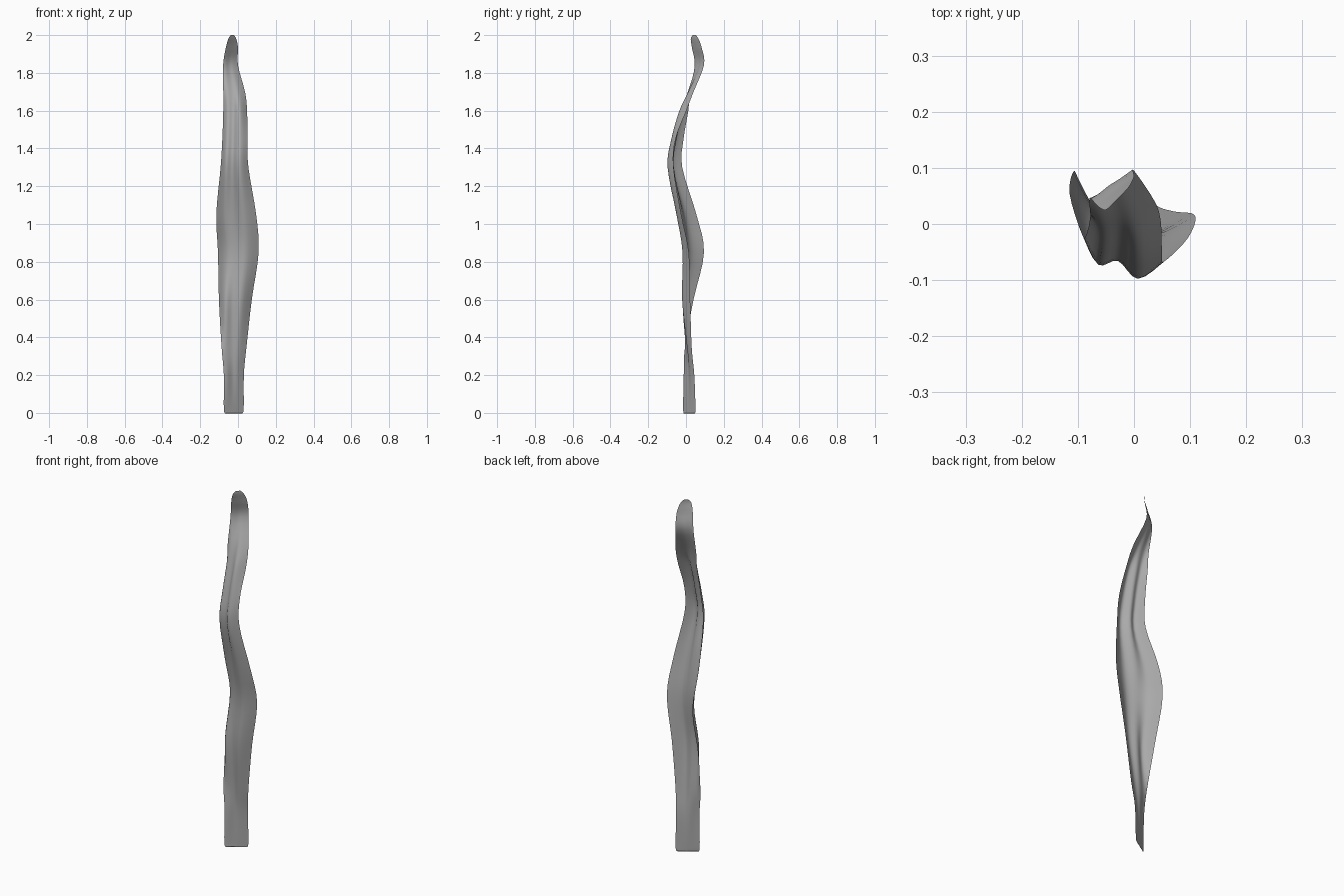
import bpy
import bmesh

# Start without the default cube
default_cube = bpy.data.objects.get("Cube")
if default_cube:
    bpy.data.objects.remove(default_cube, do_unlink=True)

# Stations from root to tip, in thousandths:
# height, right edge x/y, left edge x/y, depth of right lobe, midrib, left lobe
STATIONS = [
    (0, -62, -9, 18, 43, 0, 0, 0),
    (18, -75, -15, 30, 50, 0, 0, 0),
    (200, -75, -12, 31, 44, -3, 2, -3),
    (350, -87, -5, 45, 30, -4, -3, -12),
    (600, -101, 40, 73, 22, -52, -40, -48),
    (850, -106, 95, 109, 15, -55, -62, -59),
    (1050, -115, 55, 96, -25, -45, -40, -51),
    (1300, -92, -20, 55, -66, -42, -25, -46),
    (1450, -83, -13, 50, -55, -34, -19, -36),
    (1600, -78, 12, 48, 2, -28, -22, -40),
    (1700, -78, 20, 37, 40, -14, -14, -20),
    (1840, -79, 46, 0, 95, -2, 0, -2),
    (1930, -65, 32, 0, 84, 0, 0, 0),
    (1980, -51, 25, -9, 66, 0, 0, 0),
    (2000, -38, 36, -22, 52, 0, 0, 0),
]
ACROSS = (0.0, 0.18, 0.43, 0.68, 1.0)


def smooth_path(points, steps):
    """Smoothly interpolate tuples with a Catmull-Rom curve."""
    result = []
    last = len(points) - 1
    for i in range(last):
        p0, p1 = points[max(i - 1, 0)], points[i]
        p2, p3 = points[i + 1], points[min(i + 2, last)]
        for k in range(steps):
            t = k / steps
            result.append(tuple(
                b + 0.5 * t * (c - a + t * (2 * a - 5 * b + 4 * c - d
                               + t * (3 * (b - c) + d - a)))
                for a, b, c, d in zip(p0, p1, p2, p3)))
    result.append(points[last])
    return result


def cross_section(station):
    """Channelled section between both edges, with a raised midrib."""
    z, ax, ay, bx, by, *lobes = (value / 1000 for value in station)
    depths = [0, *lobes, 0]
    points = [(ax + (bx - ax) * t, ay + (by - ay) * t + depth, z)
              for t, depth in zip(ACROSS, depths)]
    return smooth_path(points, 4)


# Blade: one thin twisted sheet lofted through the sections
bm = bmesh.new()
rows = [[bm.verts.new(point) for point in cross_section(station)]
        for station in smooth_path(STATIONS, 4)]
for lower, upper in zip(rows, rows[1:]):
    for i in range(len(lower) - 1):
        bm.faces.new((lower[i], lower[i + 1], upper[i + 1], upper[i]))
for face in bm.faces:
    face.smooth = True
mesh = bpy.data.meshes.new("leaf_blade")
bm.to_mesh(mesh)
bm.free()
leaf = bpy.data.objects.new("leaf_blade", mesh)
bpy.context.collection.objects.link(leaf)

# Plain grey colour
grey = bpy.data.materials.new("plain_grey")
grey.use_nodes = True
colour = (0.4, 0.4, 0.4, 1)
grey.diffuse_color = colour
grey.node_tree.nodes["Principled BSDF"].inputs["Base Color"].default_value = colour
mesh.materials.append(grey)
